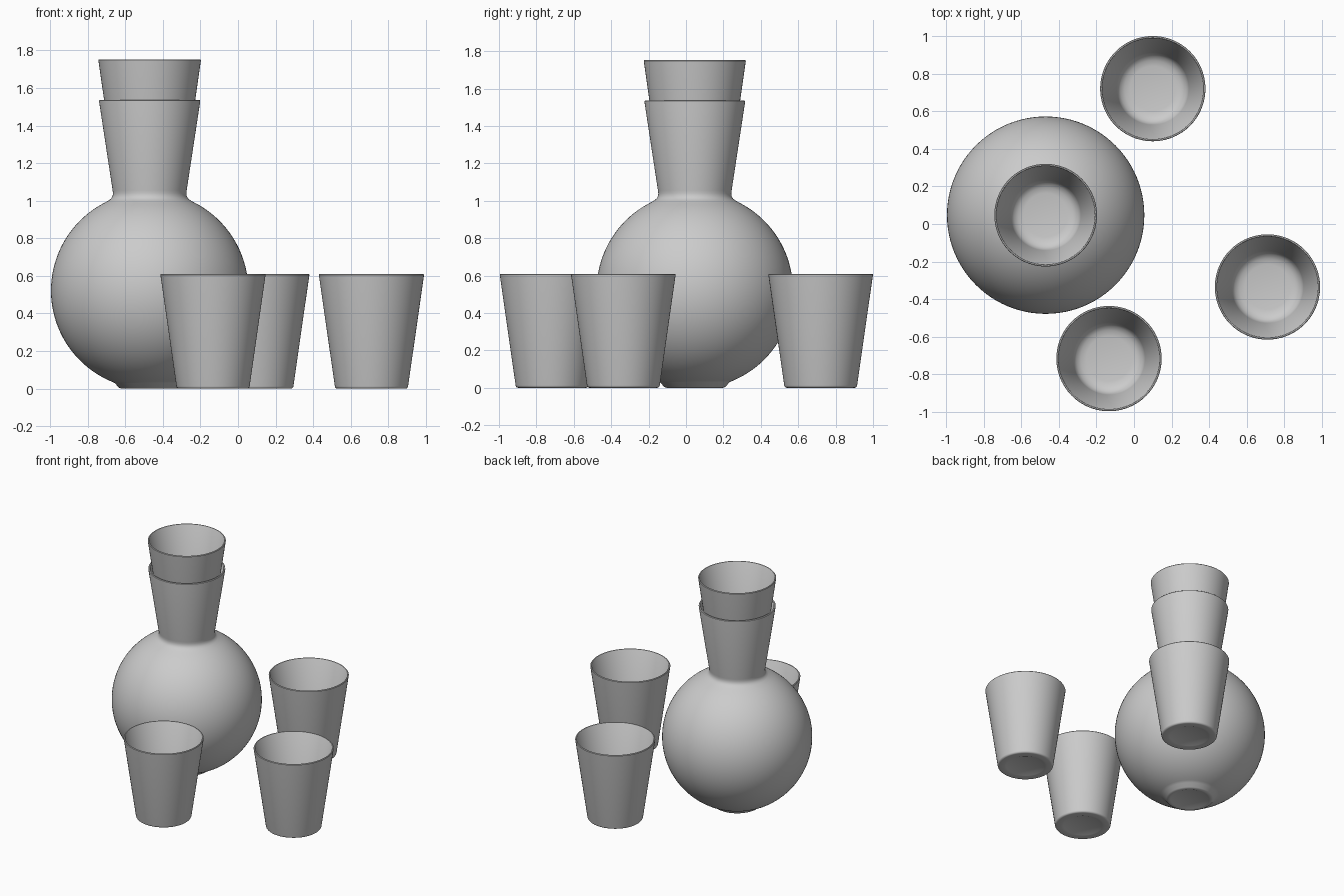
import bpy
import math

if "Cube" in bpy.data.objects:
    bpy.data.objects.remove(bpy.data.objects["Cube"])


def lathe(name, profile, loc, scale=1.0, segments=96):
    """Revolve an (r, z) profile whose first and last points lie on the axis."""
    verts, faces, rings = [], [], []
    for r, z in profile:
        start = len(verts)
        if r < 1e-6:
            verts.append((0, 0, z))
            rings.append([start] * segments)
        else:
            for i in range(segments):
                a = 2 * math.pi * i / segments
                verts.append((r * math.cos(a), r * math.sin(a), z))
            rings.append(list(range(start, start + segments)))
    for lo, hi in zip(rings, rings[1:]):
        for i in range(segments):
            j = (i + 1) % segments
            quad = [lo[i], lo[j], hi[j], hi[i]]
            faces.append(list(dict.fromkeys(quad)))
    mesh = bpy.data.meshes.new(name)
    mesh.from_pydata(verts, [], faces)
    ob = bpy.data.objects.new(name, mesh)
    bpy.context.collection.objects.link(ob)
    ob.location = loc
    ob.scale = (scale,) * 3
    bpy.ops.object.select_all(action='DESELECT')
    ob.select_set(True)
    bpy.context.view_layer.objects.active = ob
    bpy.ops.object.shade_smooth_by_angle(angle=math.radians(35))
    return ob


def arc(cr, cz, radius, a0, a1, n):
    """Arc points; angles in degrees from +r towards +z."""
    out = []
    for i in range(n + 1):
        a = math.radians(a0 + (a1 - a0) * i / n)
        out.append((cr + radius * math.cos(a), cz + radius * math.sin(a)))
    return out


# Tapered cup: dimpled foot, thin wall, rounded inner floor
cup = [(0, 0.012), (0.11, 0.012), (0.135, 0.002), (0.15, 0.0)]
cup += arc(0.18, 0.015, 0.015, -90, -8, 5)
cup += [(0.279, 0.6), (0.28, 0.606), (0.277, 0.61), (0.271, 0.61), (0.268, 0.606)]
cup += [(0.192, 0.09), (0.186, 0.07), (0.173, 0.05), (0.15, 0.036), (0.12, 0.03), (0, 0.03)]

# Carafe: spherical body, flared neck, hollow inside
R, CZ, T = 0.525, 0.522, 0.014
carafe = [(0, 0.012), (0.11, 0.012), (0.135, 0.002), (0.15, 0.0), (0.165, 0.006), (0.185, 0.03)]
carafe += arc(0, CZ, R, -67, 63, 48)
carafe += [(0.217, 1.002), (0.204, 1.012), (0.197, 1.025), (0.195, 1.04), (0.197, 1.055)]
carafe += [(0.269, 1.528), (0.269, 1.533), (0.266, 1.536), (0.258, 1.536), (0.255, 1.532)]
carafe += [(0.184, 1.058), (0.181, 1.04), (0.183, 1.02), (0.192, 1.003), (0.207, 0.992)]
carafe += arc(0, CZ, R - T, 63, -70, 48)
carafe += [(0.14, 0.032), (0.11, 0.03), (0, 0.03)]

lathe("carafe", carafe, (-0.47, 0.047, 0))

# Slightly smaller cup nested in the neck as a lid
lathe("lid_cup", cup, (-0.47, 0.047, 1.157), 0.975)

# Loose cups around the carafe
for i, (x, y) in enumerate([(0.10, 0.72), (0.71, -0.335), (-0.133, -0.716)]):
    lathe(f"cup_{i + 1}", cup, (x, y, 0))
